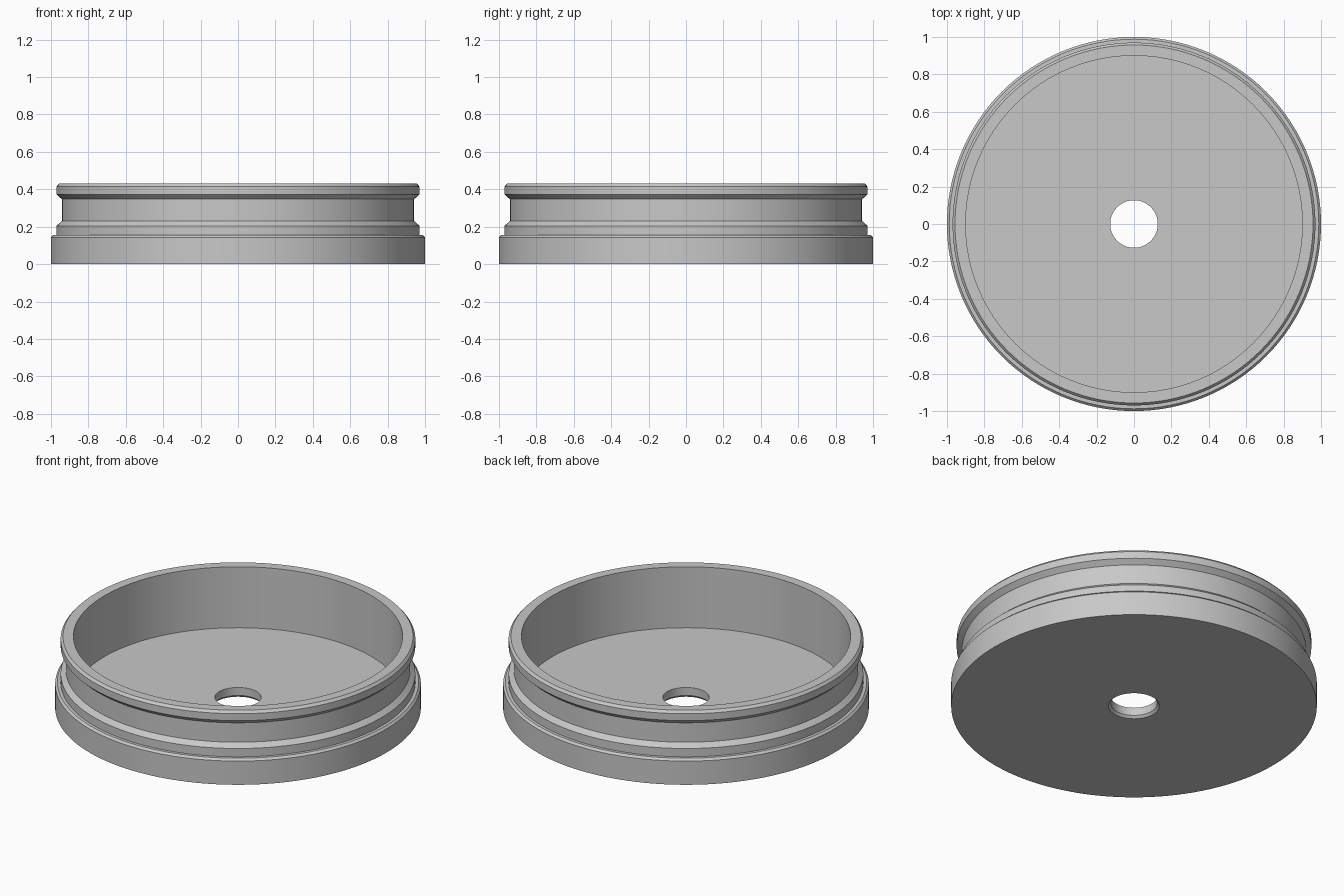
import bpy
import bmesh
import math

cube = bpy.data.objects.get("Cube")
if cube:
    bpy.data.objects.remove(cube, do_unlink=True)

SEGMENTS = 128

# Plain grey material
grey = bpy.data.materials.new("plain_grey")
grey.use_nodes = True
colour = (0.58, 0.58, 0.58, 1)
grey.diffuse_color = colour
grey.node_tree.nodes["Principled BSDF"].inputs["Base Color"].default_value = colour


def lathe(name, profile, material):
    """Spin a closed (radius, height) profile around the z axis."""
    bm = bmesh.new()
    verts = [bm.verts.new((r, 0, z)) for r, z in profile]
    edges = [bm.edges.new((a, b)) for a, b in zip(verts, verts[1:] + verts[:1])]
    bmesh.ops.spin(bm, geom=verts + edges, cent=(0, 0, 0), axis=(0, 0, 1),
                   angle=math.tau, steps=SEGMENTS, use_merge=True)
    bmesh.ops.remove_doubles(bm, verts=bm.verts, dist=0.0001)
    bmesh.ops.recalc_face_normals(bm, faces=bm.faces)
    mesh = bpy.data.meshes.new(name)
    bm.to_mesh(mesh)
    bm.free()
    mesh.materials.append(material)
    obj = bpy.data.objects.new(name, mesh)
    bpy.context.collection.objects.link(obj)
    bpy.ops.object.select_all(action="DESELECT")
    obj.select_set(True)
    bpy.context.view_layer.objects.active = obj
    bpy.ops.object.shade_smooth_by_angle(angle=math.radians(25))
    return obj


# Cross-section of the round dish, from the hole outwards and back over the rim
hole = [(0.127, 0.062), (0.127, 0.014), (0.14, 0)]
foot = [(1, 0), (1, 0.143), (0.988, 0.155), (0.97, 0.155)]
groove = [(0.97, 0.205), (0.942, 0.23), (0.942, 0.347), (0.97, 0.373)]
rim = [(0.97, 0.415), (0.957, 0.43), (0.9, 0.43)]
floor_edge = [(0.9, 0.062)]

lathe("grooved_dish", hole + foot + groove + rim + floor_edge, grey)
